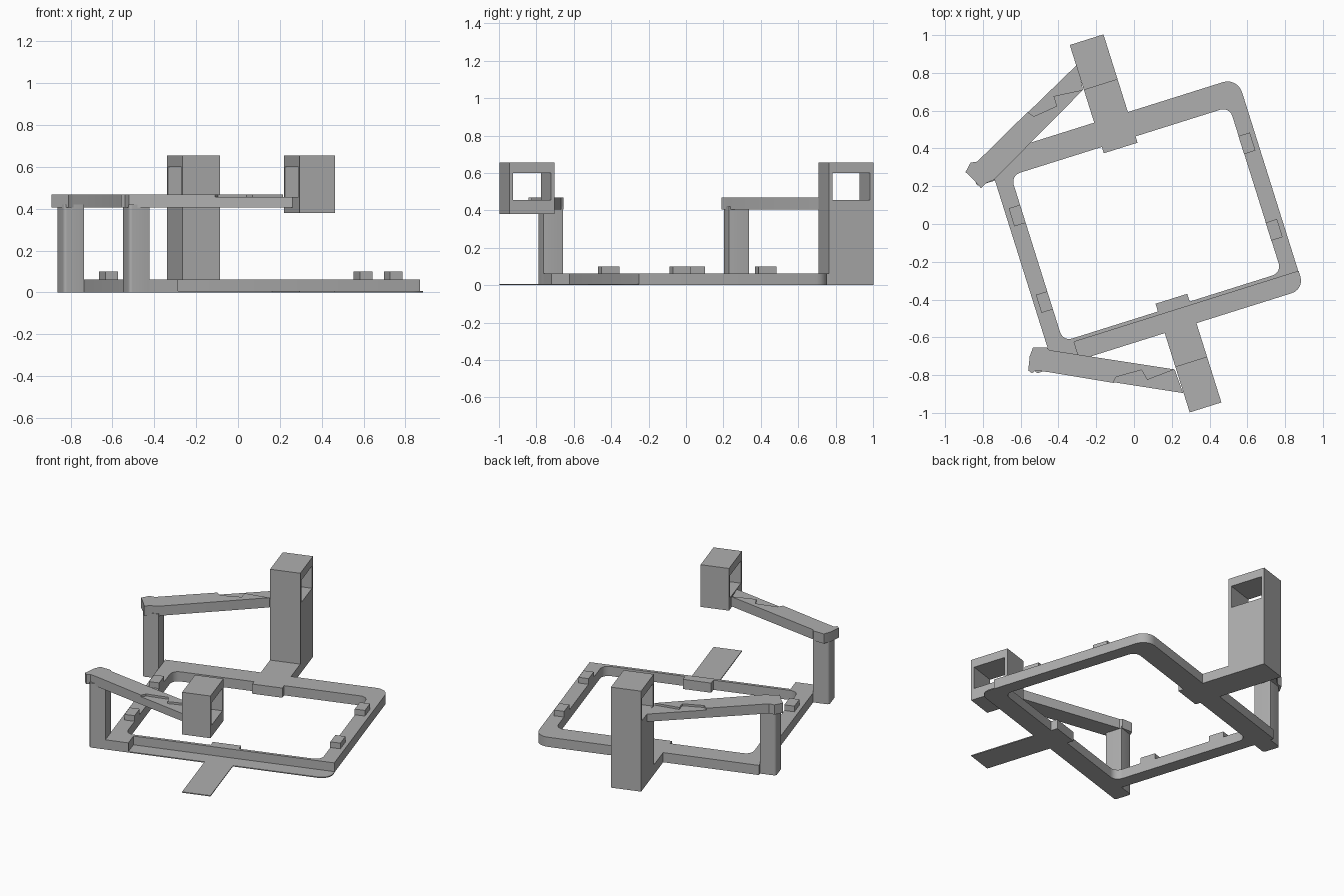
import bpy, bmesh, math
from mathutils import Matrix

cube = bpy.data.objects.get("Cube")
if cube:
    bpy.data.objects.remove(cube)

grey = bpy.data.materials.new("plain grey")
grey.use_nodes = True
colour = (0.43, 0.43, 0.43, 1)
grey.diffuse_color = colour
grey.node_tree.nodes["Principled BSDF"].inputs["Base Color"].default_value = colour

TURN = Matrix.Rotation(math.radians(17.46), 4, "Z")
H = 0.063  # frame height
SHEET = 0.006  # thin sheet thickness


def rounded(u0, u1, v0, v1, radii, seg=6):
    """Rounded rectangle; radii run from low-low counterclockwise."""
    pts = []
    corners = ((u0, v0, 1, 1), (u1, v0, -1, 1), (u1, v1, -1, -1), (u0, v1, 1, -1))
    for i, (u, v, su, sv) in enumerate(corners):
        r = radii[i]
        for k in range(seg + 1):
            a = math.pi + (i + k / seg) * math.pi / 2
            pts.append((u + r * (su + math.cos(a)), v + r * (sv + math.sin(a))))
    return pts


def rect(u0, u1, v0, v1):
    return [(u0, v0), (u1, v0), (u1, v1), (u0, v1)]


def prism(name, outer, lo, hi, inner=None, sideways=False, turned=True):
    """Extrude an outline, optionally with a matching hole, upward or sideways."""
    bm = bmesh.new()

    def loop(pts, h):
        return [bm.verts.new((h, p, q) if sideways else (p, q, h)) for p, q in pts]

    def walls(a, b):
        for i in range(len(a)):
            j = (i + 1) % len(a)
            bm.faces.new((a[i], a[j], b[j], b[i]))

    bottom, top = loop(outer, lo), loop(outer, hi)
    walls(bottom, top)
    if inner:
        hole_b, hole_t = loop(inner, lo), loop(inner, hi)
        walls(hole_b, hole_t)
        walls(bottom, hole_b)
        walls(top, hole_t)
    else:
        bm.faces.new(bottom)
        bm.faces.new(top)
    bmesh.ops.recalc_face_normals(bm, faces=bm.faces)
    if turned:
        bm.transform(TURN)
    mesh = bpy.data.meshes.new(name)
    bm.to_mesh(mesh)
    bm.free()
    mesh.materials.append(grey)
    obj = bpy.data.objects.new(name, mesh)
    bpy.context.collection.objects.link(obj)
    bpy.context.view_layer.objects.active = obj
    bpy.ops.object.select_all(action="DESELECT")
    obj.select_set(True)
    bpy.ops.object.shade_smooth_by_angle(angle=math.radians(30))
    return obj


# Base frame with a narrow front rail
T = 0.0005
prism("base_frame", rounded(-0.633, 0.755, -0.5, 0.575, (T, T, 0.08, T)), 0, H,
      inner=rounded(-0.545, 0.668, -0.48, 0.44, (0.05,) * 4))
prism("front_corner_block", rect(-0.633, -0.49, -0.6, -0.499), 0, H)
prism("front_sheet", rounded(-0.491, 0.757, -0.6, -0.499, (T, 0.07, T, T)), 0, SHEET)
prism("front_sheet_tab", rect(-0.018, 0.158, -1.04, -0.599), 0, SHEET)
prism("front_inner_tab", rect(-0.018, 0.158, -0.481, -0.437), 0, H)
prism("rear_inner_tab", rect(-0.04, 0.147, 0.405, 0.441), 0, H)
prism("rear_bridge", rect(-0.04, 0.147, 0.574, 0.76), 0, H)

# Small locating pegs on the side rails
for side, u in (("right", -0.608), ("left", 0.667)):
    for end, v in (("front", -0.252), ("rear", 0.228)):
        prism(f"{end}_{side}_peg", rect(u, u + 0.063, v - 0.05, v + 0.05), H - 0.01, 0.1)

# Hollow-topped tower and hanging box
prism("rear_tower", rect(0.756, 1.006, 0, 0.655), -0.04, 0.147,
      inner=rect(0.776, 0.986, 0.455, 0.6), sideways=True)
prism("front_box", rect(-1.04, -0.786, 0.38, 0.655), -0.018, 0.158,
      inner=rect(-1.02, -0.806, 0.455, 0.6), sideways=True)

# Posts that carry the arms
for end, v0, v1 in (("front", -0.6, -0.49), ("rear", 0.44, 0.553)):
    prism(f"{end}_post", rounded(-0.733, -0.632, v0, v1, (0.015, T, T, 0.015)), 0, 0.42)

# Arms: a full lower layer and a thin upper layer cut by a stepped joint
LOW, STEP, HIGH = 0.405, 0.455, 0.468
front_end = [(0.215, -0.77), (-0.447, -0.668), (-0.46, -0.655), (-0.535, -0.655),
             (-0.552, -0.7), (-0.56, -0.775), (-0.54, -0.79), (-0.52, -0.775),
             (-0.447, -0.785)]
front_joint = [(-0.11, -0.841), (-0.095, -0.81), (0.04, -0.773), (0.07, -0.825)]
rear_end = [(-0.27, 0.71), (-0.74, 0.235), (-0.785, 0.215), (-0.81, 0.19),
            (-0.85, 0.235), (-0.892, 0.275), (-0.865, 0.325), (-0.83, 0.33)]
rear_joint = [(-0.563, 0.593), (-0.53, 0.57), (-0.41, 0.624), (-0.426, 0.677)]
for end, shape, joint, tip in (("front", front_end, front_joint, (0.26, -0.895)),
                               ("rear", rear_end, rear_joint, (-0.3, 0.845))):
    prism(f"{end}_arm", shape + [tip], LOW, STEP, turned=False)
    prism(f"{end}_arm_top", shape + joint, STEP, HIGH, turned=False)
